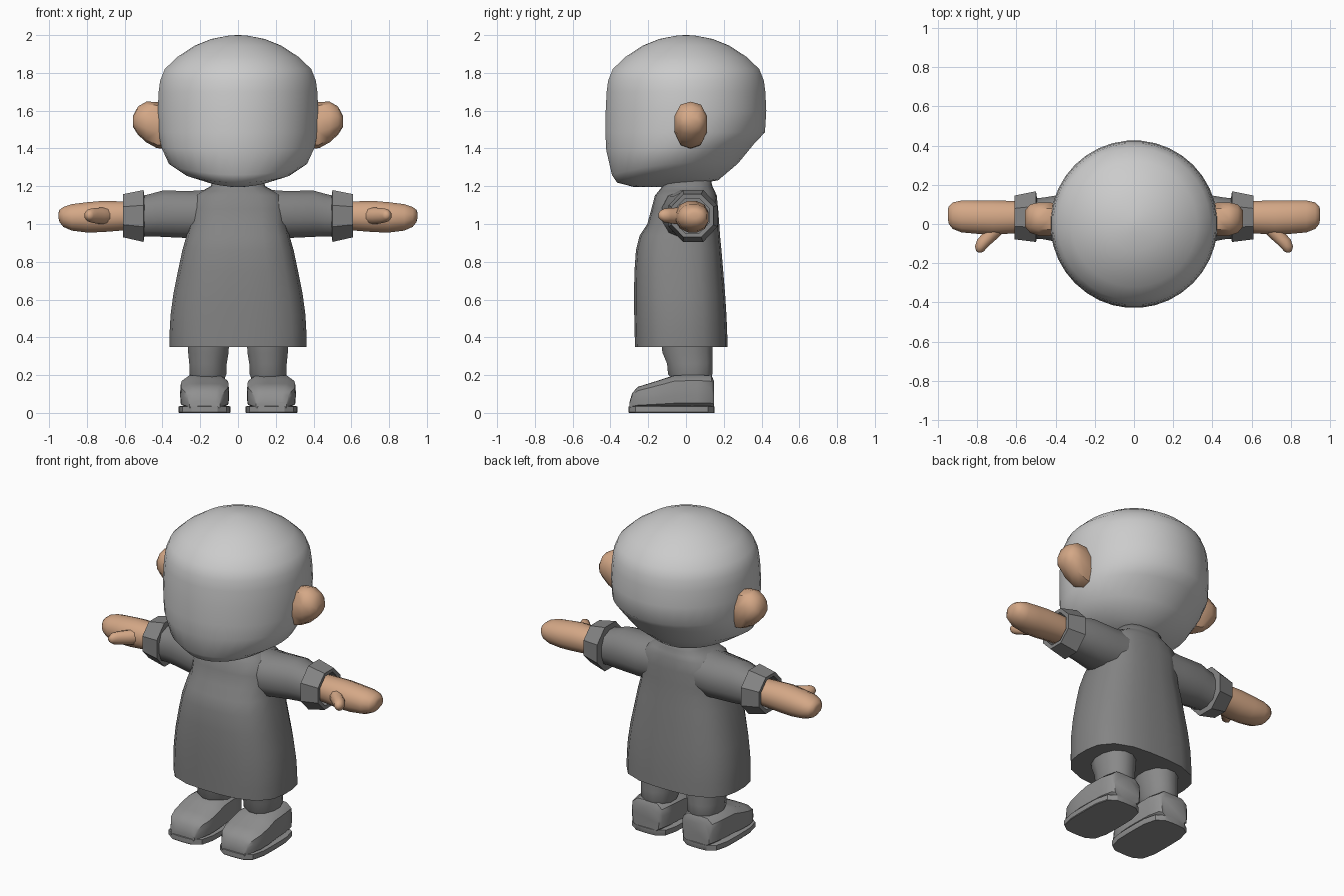
import bpy, bmesh, math


def paint(name, rgb):
    m = bpy.data.materials.new(name)
    m.diffuse_color = (*rgb, 1)
    return m


LIGHT = paint("light_grey", (0.60, 0.60, 0.60))
CLOTH = paint("cloth_grey", (0.23, 0.23, 0.23))
PANTS = paint("trouser_grey", (0.25, 0.25, 0.25))
SHOE = paint("shoe_grey", (0.28, 0.28, 0.28))
SKIN = paint("skin", (0.66, 0.39, 0.24))


def loft(name, axis, rings, mat, sides=16, power=2.0, mirror=True, angle=45):
    """Skin superellipse rings: (position, a0, a1, b0, b1, tilt, lift)."""
    bm = bmesh.new()
    loops = []
    for ring in rings:
        p, a0, a1, b0, b1 = ring[:5]
        tilt, lift = ring[5:] if len(ring) > 5 else (0, 0)
        loop = []
        for i in range(sides):
            t = 2 * math.pi * (i + 0.5) / sides
            c, s = math.cos(t), math.sin(t)
            k = (abs(c) ** power + abs(s) ** power) ** (-1 / power)
            # scale so that the flat sides reach the given limits
            k /= max(1e-6, (abs(math.cos(math.pi / sides)) ** power
                            + abs(math.sin(math.pi / sides)) ** power) ** (-1 / power)
                     * math.cos(math.pi / sides))
            a = (a0 + a1) / 2 + (a1 - a0) / 2 * c * k
            b = (b0 + b1) / 2 + (b1 - b0) / 2 * s * k
            q = p + tilt * s + lift * c * c
            co = {"x": (q, a, b), "y": (a, q, b), "z": (a, b, q)}[axis]
            loop.append(bm.verts.new(co))
        loops.append(loop)
    for lo, hi in zip(loops, loops[1:]):
        for i in range(sides):
            j = (i + 1) % sides
            bm.faces.new((lo[i], lo[j], hi[j], hi[i]))
    bm.faces.new(loops[0][::-1])
    bm.faces.new(loops[-1])
    bmesh.ops.recalc_face_normals(bm, faces=bm.faces)
    me = bpy.data.meshes.new(name)
    bm.to_mesh(me)
    bm.free()
    me.materials.append(mat)
    ob = bpy.data.objects.new(name, me)
    bpy.context.collection.objects.link(ob)
    bpy.ops.object.select_all(action="DESELECT")
    ob.select_set(True)
    bpy.context.view_layer.objects.active = ob
    bpy.ops.object.shade_smooth_by_angle(angle=math.radians(angle))
    if mirror:
        mod = ob.modifiers.new("mirror", "MIRROR")
        mod.use_axis = (True, False, False)
        mod.use_mirror_merge = False
    return ob


# Head: round in plan, domed top, chin forward and undercut at the back
head = [(1.195, -.03, .03, -.13, -.07),
        (1.205, -.17, .17, -.28, .06, .008, .02),
        (1.225, -.27, .27, -.365, .17, .006, .03),
        (1.29, -.365, .365, -.392, .275, .03, .03),
        (1.41, -.407, .407, -.422, .365, .02, .0),
        (1.485, -.42, .42, -.427, .418)]
for z, r in ((1.60, .425), (1.70, .42), (1.76, .412), (1.82, .388), (1.885, .32),
             (1.945, .228), (1.98, .14), (1.997, .05), (2.0, .01)):
    head.append((z, -r, r, -r, r))
loft("head", "z", head, LIGHT, sides=36, mirror=False, angle=70)

# Ears
loft("ear", "x", [(.37, -.055, .10, 1.40, 1.63),
                  (.43, -.06, .11, 1.405, 1.643),
                  (.485, -.06, .11, 1.435, 1.645),
                  (.53, -.045, .10, 1.475, 1.62),
                  (.556, -.015, .07, 1.515, 1.57)], SKIN, sides=10, power=2.4)

# Robe body, closed at the hem
robe = []
for z, x, y0, y1 in ((.35, .362, -.27, .22), (.43, .362, -.272, .218), (.52, .357, -.274, .214),
                     (.63, .342, -.275, .207), (.75, .318, -.273, .197), (.86, .295, -.265, .188),
                     (.94, .272, -.245, .18), (1.0, .26, -.205, .176), (1.08, .26, -.183, .17),
                     (1.15, .235, -.165, .163), (1.175, .19, -.145, .152),
                     (1.20, .145, -.125, .14), (1.24, .13, -.115, .13)):
    robe.append((z, -x, x, y0, y1))
loft("robe", "z", robe, CLOTH, sides=20, power=2.9, mirror=False, angle=80)

# Sleeves
loft("sleeve", "x", [(.10, -.14, .15, .93, 1.185),
                     (.25, -.125, .15, .925, 1.175),
                     (.40, -.09, .145, .932, 1.177),
                     (.46, -.078, .135, .935, 1.16),
                     (.52, -.075, .13, .935, 1.145)], CLOTH, sides=12, power=2.5)

# Turned-back cuffs with a hollow mouth
loft("cuff", "x", [(.495, -.07, .13, .94, 1.145),
                   (.50, -.092, .167, .905, 1.18),
                   (.61, -.078, .145, .93, 1.158),
                   (.608, -.055, .122, .952, 1.136),
                   (.53, -.055, .122, .952, 1.136)], CLOTH, sides=8, angle=35)

# Mitten hands
loft("hand", "x", [(.50, -.04, .11, .97, 1.115),
                   (.62, -.048, .118, .965, 1.12),
                   (.72, -.055, .12, .957, 1.122),
                   (.80, -.05, .12, .955, 1.115),
                   (.88, -.043, .12, .965, 1.105),
                   (.925, -.025, .11, .985, 1.09),
                   (.945, .00, .09, 1.01, 1.075),
                   (.95, .025, .07, 1.03, 1.06)], SKIN, sides=12, power=2.3, angle=60)
loft("thumb", "y", [(.02, .62, .74, .995, 1.085),
                    (-.04, .665, .765, 1.0, 1.085),
                    (-.08, .705, .80, 1.005, 1.083),
                    (-.115, .745, .812, 1.01, 1.08),
                    (-.138, .765, .805, 1.025, 1.068),
                    (-.146, .778, .795, 1.035, 1.055)], SKIN, sides=10, angle=60)

# Trouser legs
loft("trouser_leg", "z", [(.17, .075, .245, -.07, .125),
                          (.205, .062, .258, -.095, .14),
                          (.26, .06, .258, -.10, .14),
                          (.32, .05, .264, -.125, .14),
                          (.42, .045, .268, -.135, .14)], PANTS, sides=12, power=2.3)

# Shoe uppers, built from heel to toe
loft("shoe_upper", "y", [(.148, .085, .265, .02, .17),
                         (.135, .07, .28, .02, .198),
                         (.06, .055, .295, .02, .204),
                         (-.06, .05, .302, .02, .200),
                         (-.12, .047, .306, .02, .18),
                         (-.20, .05, .303, .02, .155),
                         (-.255, .065, .288, .02, .138),
                         (-.285, .085, .268, .02, .105),
                         (-.298, .095, .258, .02, .06)], SHOE, sides=16, power=5, angle=40)

# Flat soles, a little wider than the uppers
loft("shoe_sole", "z", [(.0, .042, .312, -.302, .15),
                        (.004, .04, .315, -.305, .152),
                        (.034, .04, .315, -.305, .152),
                        (.036, .05, .305, -.295, .145)], SHOE, sides=20, power=4, angle=30)
